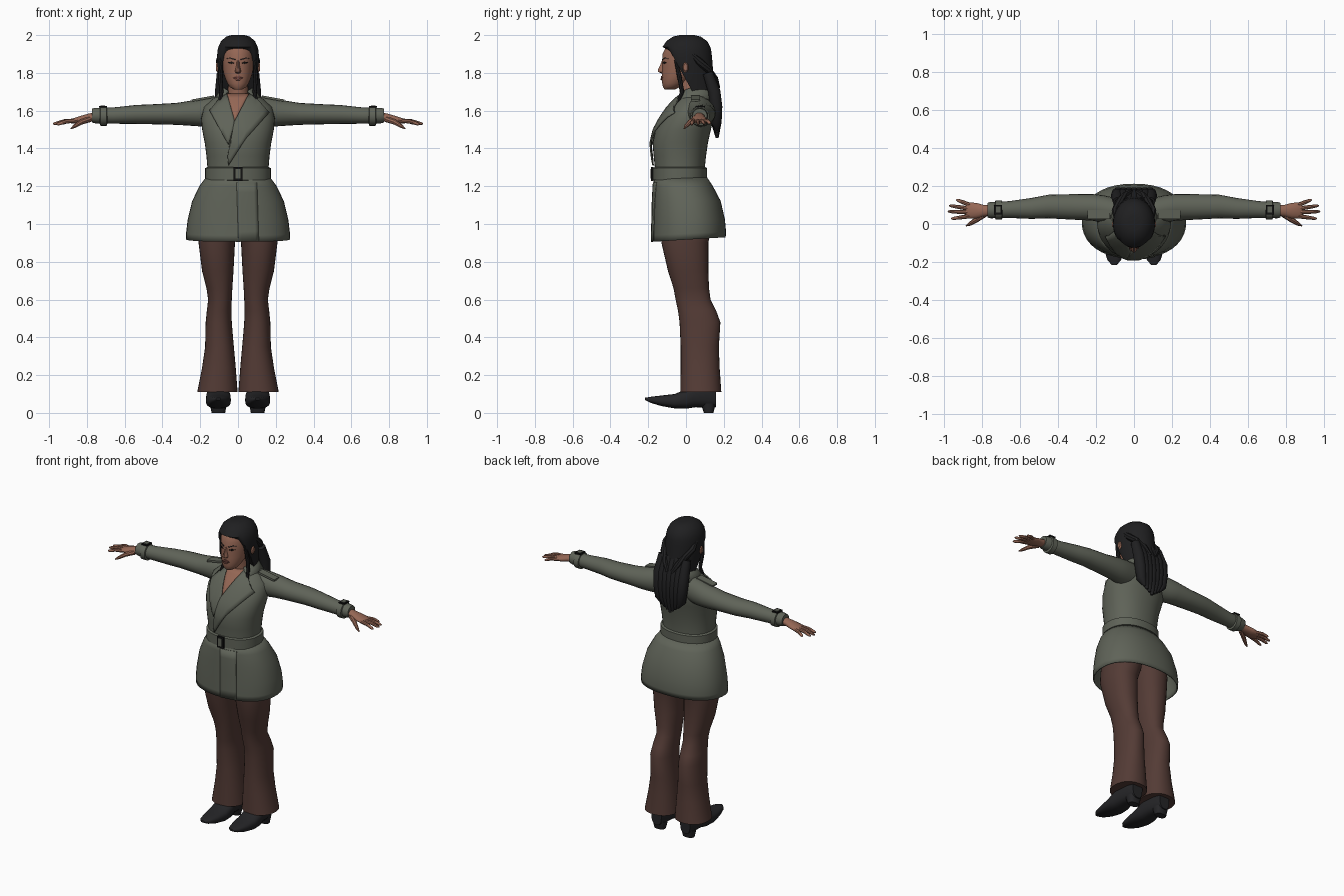
import bpy, bmesh, math
from mathutils import Vector as V
from mathutils.bvhtree import BVHTree


def material(name, r, g, b):
    m = bpy.data.materials.new(name)
    m.diffuse_color = (r, g, b, 1)
    return m


COAT = material("coat_green", 0.115, 0.125, 0.098)
PANTS = material("trouser_brown", 0.088, 0.044, 0.036)
SKIN = material("skin", 0.30, 0.135, 0.09)
HAIR = material("hair_black", 0.014, 0.014, 0.015)
SHOE = material("shoe_black", 0.018, 0.018, 0.02)
METAL = material("buckle_black", 0.006, 0.006, 0.006)
LIPS = material("lips", 0.19, 0.07, 0.055)


def make(name, bm, mat, solid=0):
    bmesh.ops.recalc_face_normals(bm, faces=bm.faces)
    me = bpy.data.meshes.new(name)
    bm.to_mesh(me)
    bm.free()
    me.materials.append(mat)
    ob = bpy.data.objects.new(name, me)
    bpy.context.collection.objects.link(ob)
    if solid:
        mod = ob.modifiers.new("thickness", 'SOLIDIFY')
        mod.thickness, mod.offset = solid, 0
    return ob


def grid(name, rows, mat, closed=True, caps=True, solid=0):
    """Skin rows of points with quads."""
    bm = bmesh.new()
    vs = [[bm.verts.new(p) for p in row] for row in rows]
    n = len(rows[0])
    for a, b in zip(vs, vs[1:]):
        for i in range(n if closed else n - 1):
            j = (i + 1) % n
            bm.faces.new((a[i], a[j], b[j], b[i]))
    if closed and caps:
        bm.faces.new(vs[0])
        bm.faces.new(vs[-1])
    return make(name, bm, mat, solid)


def ring(c, u, v, n=24, p=2.0):
    """Superellipse around c spanned by the half axes u and v."""
    pts = []
    for i in range(n):
        a = 2 * math.pi * i / n
        k, s = math.cos(a), math.sin(a)
        f = lambda t: math.copysign(abs(t) ** (2 / p), t)
        pts.append(V(c) + V(u) * f(k) + V(v) * f(s))
    return pts


def level(z, y0, y1, x0, x1=None, n=32, p=2.0, tilt=0):
    """Horizontal section from its side-view and front-view limits."""
    if x1 is None:
        x0, x1 = -x0, x0
    return ring(((x0 + x1) / 2, (y0 + y1) / 2, z), ((x1 - x0) / 2, 0, 0),
                (0, (y1 - y0) / 2, tilt), n, p)


def across(s, x, y, z, ry, rz, n=20, p=2.0):
    """Section of a limb running along x, on side s."""
    return ring((s * x, y, z), (0, ry, 0), (0, 0, rz), n, p)


def tube(name, pts, radii, mat, n=10):
    pts, rows = [V(p) for p in pts], []
    for i, r in enumerate(radii):
        t = (pts[min(i + 1, len(pts) - 1)] - pts[max(i - 1, 0)]).normalized()
        u = t.cross(V((0, 0, 1)) if abs(t.z) < 0.7 else V((0, 1, 0))).normalized()
        rows.append(ring(pts[i], u * r, t.cross(u) * r, n))
    return grid(name, rows, mat)


def box(name, loc, size, mat, tilt=0):
    bm = bmesh.new()
    bmesh.ops.create_cube(bm, size=1)
    for v in bm.verts:
        v.co = V([a * b for a, b in zip(v.co, size)])
    ob = make(name, bm, mat)
    ob.location, ob.rotation_euler = loc, (0, tilt, 0)
    return ob


def plate(name, outline, target, mat, off=0.004, cuts=5, thick=0.005):
    """Front-view (x, z) outline laid on the front of the target."""
    src = bmesh.new()
    src.from_mesh(target.data)
    tree = BVHTree.FromBMesh(src)
    bm = bmesh.new()
    bm.faces.new([bm.verts.new((x, -0.3, z)) for x, z in outline])
    bmesh.ops.triangulate(bm, faces=bm.faces)
    bmesh.ops.subdivide_edges(bm, edges=bm.edges, cuts=cuts, use_grid_fill=True)
    for v in bm.verts:
        hit = tree.ray_cast(V((v.co.x, -1, v.co.z)), V((0, 1, 0)))[0]
        v.co.y = (hit or tree.find_nearest(v.co)[0]).y - off
    src.free()
    return make(name, bm, mat, thick)


# Coat: bodice, flared skirt, belt and buckle
bodice = grid("coat_bodice", [level(*r, n=40, p=2.2) for r in [
    (1.24, -.165, .10, .162), (1.30, -.165, .10, .162), (1.36, -.171, .106, .167),
    (1.43, -.177, .116, .176), (1.50, -.160, .132, .190), (1.56, -.128, .146, .195),
    (1.62, -.087, .146, .180), (1.66, -.052, .130, .135), (1.69, -.025, .110, .085)]], COAT)
skirt = grid("coat_skirt", [level(*r, n=40, p=2.25, tilt=t) for r, t in [
    ((1.25, -.165, .105, .163), 0), ((1.20, -.169, .138, .200), 0),
    ((1.12, -.173, .180, .239), 0), ((1.02, -.175, .202, .263), .004),
    ((.95, -.178, .208, .271), .01), ((.918, -.178, .206, .270), .012)]],
    COAT, caps=False, solid=0.008)
grid("belt", [level(z, -.176 + d, .112 - d, .174 - d, n=40, p=2.2) for z, d in
              [(1.228, .012), (1.234, 0), (1.296, 0), (1.302, .012)]], COAT)
box("belt_buckle", (0, -.178, 1.265), (.046, .014, .074), METAL)
box("belt_buckle_centre", (0, -.181, 1.265), (.026, .012, .05), COAT)
plate("skirt_front_flap", [(-.008, 1.22), (.10, 1.22), (.11, .912), (.002, .906)],
      skirt, COAT, .006)

# Neckline: bare V, lapels and standing collar
plate("chest_skin", [(-.064, 1.69), (.064, 1.69), (-.018, 1.54)], bodice, SKIN, .003)
plate("wide_lapel", [(.058, 1.69), (.105, 1.655), (.165, 1.59), (.04, 1.45), (-.05, 1.31),
                     (-.055, 1.36), (-.02, 1.54)], bodice, COAT, .013, thick=.008)
plate("under_lapel", [(-.058, 1.69), (-.105, 1.655), (-.15, 1.60), (-.085, 1.48),
                      (-.05, 1.42), (-.016, 1.54)], bodice, COAT, .009, thick=.008)
rows = []
for i in range(25):
    t = math.radians(-138 + 11.5 * i)
    front = (abs(t) / 2.4) ** 3
    d = V((math.sin(t), math.cos(t), 0))
    rows.append([V((0, .045, z)) + d * r for r, z in
                 [(.074, 1.66), (.078, 1.728 - .025 * front),
                  (.098, 1.705 - .03 * front), (.122 + .02 * front, 1.66 - .03 * front)]])
grid("collar", rows, COAT, closed=False, solid=0.007)

for s, side in ((1, "left_"), (-1, "right_")):
    # Sleeve with strap and buckle, shoulder tab
    grid(side + "sleeve", [across(s, *r) for r in [
        (.09, .065, 1.60, .070, .080), (.16, .078, 1.592, .073, .078),
        (.22, .088, 1.588, .070, .070), (.325, .090, 1.583, .067, .058),
        (.45, .092, 1.581, .062, .053), (.54, .082, 1.580, .055, .050),
        (.66, .076, 1.574, .044, .043), (.755, .073, 1.574, .043, .041),
        (.772, .073, 1.574, .038, .037)]], COAT)
    grid(side + "cuff_strap", [across(s, x, .074, 1.571, r, r) for x, r in
         [(.692, .042), (.696, .051), (.728, .051), (.732, .042)]], COAT)
    box(side + "cuff_buckle", (s * .715, .076, 1.621), (.042, .05, .008), METAL)
    box(side + "cuff_buckle_centre", (s * .715, .076, 1.623), (.024, .03, .008), COAT)
    box(side + "shoulder_tab", (s * .185, .05, 1.664), (.12, .048, .012), COAT, s * .18)
    # Hand
    grid(side + "palm", [across(s, *r, n=14) for r in [
        (.74, .072, 1.570, .028, .025), (.79, .070, 1.563, .030, .022),
        (.83, .070, 1.554, .041, .020), (.87, .071, 1.546, .043, .015),
        (.885, .072, 1.543, .036, .010)]], SKIN)
    for i, (y, tx, ty, tz) in enumerate([(.041, .962, .028, 1.527), (.061, .980, .066, 1.530),
                                         (.081, .973, .097, 1.532), (.101, .935, .128, 1.532)]):
        a, b = V((s * .865, y, 1.547)), V((s * tx, ty, tz))
        tube(side + "finger_%d" % (i + 1), [a, a.lerp(b, .5) + V((0, 0, .005)), a.lerp(b, .9), b],
             (.0115, .0105, .008, .003), SKIN, 8)
    tube(side + "thumb", [(s * .785, .052, 1.555), (s * .83, .022, 1.54), (s * .865, .0, 1.518),
                          (s * .885, -.010, 1.505)], (.016, .014, .010, .003), SKIN, 8)

    # Flared trouser leg
    leg = [(1.12, -.12, .13, -.01, .17), (.98, -.135, .135, -.005, .205),
           (.90, -.13, .118, .016, .209), (.75, -.095, .118, .024, .190),
           (.66, -.066, .122, .030, .167), (.60, -.055, .130, .033, .158),
           (.54, -.042, .160, .034, .165), (.48, -.034, .182, .033, .171),
           (.35, -.028, .174, .022, .174), (.24, -.028, .178, .012, .190),
           (.11, -.030, .187, .002, .216)]
    grid(side + "trouser_leg", [[V((s * p.x, p.y, p.z)) for p in level(*r, p=2.2)]
                                for r in leg], PANTS)

    # Pointed shoe and heel
    grid(side + "shoe", [ring((s * .104, y, (a + b) / 2), (w, 0, 0), (0, 0, (b - a) / 2), 20, 2.6)
         for y, a, b, w in [(-.217, .068, .080, .012), (-.19, .054, .085, .036),
                            (-.13, .036, .092, .054), (-.06, .024, .100, .066),
                            (.0, .022, .125, .066), (.05, .030, .160, .058),
                            (.12, .028, .165, .052), (.158, .030, .160, .036)]], SHOE)
    grid(side + "shoe_heel", [level(z, a, b, s * .104 - w, s * .104 + w, 16, 2.6) for z, a, b, w in
         [(0, .095, .145, .036), (.05, .078, .157, .045)]], SHOE)

    # Ear, loose front strand and side braid
    grid(side + "ear", [across(s, x, -.002, 1.83, .016 * k, .028 * k, 12) for x, k in
         [(.085, .8), (.108, 1), (.116, .7)]], SKIN)
    tube(side + "loose_strand", [(s * .088, -.055, 1.87), (s * .094, -.035, 1.78), (s * .088, -.02, 1.70),
         (s * .097, -.045, 1.64), (s * .088, -.06, 1.59)], (.008, .012, .011, .009, .002), HAIR, 8)
    tube(side + "side_braid", [(s * .095, .03, 1.90), (s * .098, .07, 1.86), (s * .08, .115, 1.82),
         (s * .045, .15, 1.77), (s * .015, .17, 1.72)], (.012, .02, .02, .02, .012), HAIR, 8)

# Neck and head
grid("neck", [level(*r, n=20) for r in [(1.62, -.03, .11, .068), (1.68, -.030, .088, .056),
                                        (1.73, -.038, .080, .052), (1.80, -.05, .08, .05)]], SKIN)
head = grid("head", [level(*r) for r in [
    (1.712, -.113, -.060, .022), (1.725, -.122, -.030, .043), (1.745, -.126, .0, .056),
    (1.77, -.128, .03, .067), (1.80, -.128, .08, .077), (1.84, -.126, .10, .083),
    (1.90, -.125, .11, .087), (1.95, -.10, .105, .08), (1.98, -.05, .07, .05)]], SKIN)
grid("nose", [level(z, y, -.10, w, n=10) for z, y, w in
              [(1.798, -.132, .012), (1.806, -.150, .017), (1.818, -.150, .014),
               (1.84, -.138, .009), (1.868, -.127, .008)]], SKIN)
plate("upper_lip", [(-.026, 1.774), (0, 1.772), (.026, 1.774), (.008, 1.784), (-.008, 1.784)],
      head, LIPS, .003, 2)
plate("lower_lip", [(-.024, 1.773), (0, 1.771), (.024, 1.773), (.01, 1.761), (-.01, 1.761)],
      head, LIPS, .004, 2)
for s, side in ((1, "left_"), (-1, "right_")):
    plate(side + "eye", [(s * .018, 1.852), (s * .036, 1.859), (s * .054, 1.855), (s * .036, 1.848)],
          head, METAL, .001, 2, .003)
    plate(side + "eyebrow", [(s * .014, 1.872), (s * .042, 1.882), (s * .062, 1.874),
                             (s * .042, 1.877), (s * .014, 1.867)], head, HAIR, .001, 2, .003)

# Hair cap, pulled back behind the face below the hairline
rows = [level(*r, n=48) for r in [
    (2.0, -.035, .045, .035), (1.992, -.068, .078, .062), (1.968, -.104, .112, .090),
    (1.937, -.124, .129, .104), (1.915, -.131, .134, .109), (1.88, -.132, .138, .111),
    (1.84, -.13, .141, .110), (1.79, -.12, .146, .106), (1.74, -.11, .152, .099),
    (1.68, -.08, .160, .088)]]
for p in (p for row in rows for p in row):
    if p.z < 1.93:
        p.y = max(p.y, -.092 + (1.93 - p.z) * .55)
grid("hair_cap", rows, HAIR)

# Long hair down the back
for i in range(7):
    x = (i - 3) * .028
    e = abs(i - 3)
    tube("back_lock_%d" % (i + 1), [(x, .115, 1.80), (x * 1.05, .150, 1.70), (x, .160, 1.62),
         (x * .9, .160, 1.54), (x * .65, .165, 1.455 + .014 * e)],
         (.028, .034, .034, .030, .008), HAIR)

# Smooth shading with sharp edges kept
bpy.ops.object.select_all(action='SELECT')
bpy.context.view_layer.objects.active = head
bpy.ops.object.shade_smooth_by_angle(angle=math.radians(42))
